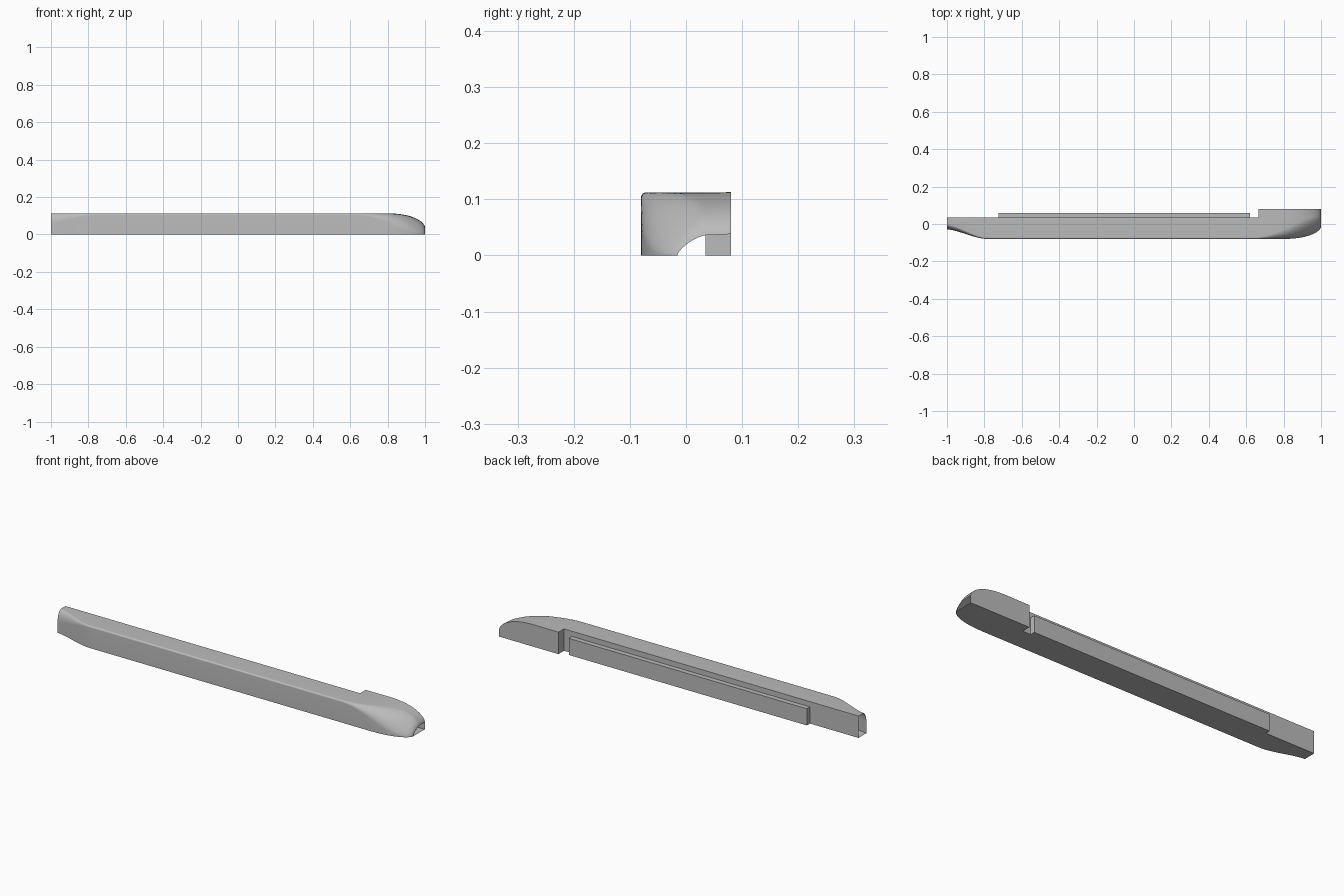
import bpy, bmesh, math

cube = bpy.data.objects.get("Cube")
if cube:
    bpy.data.objects.remove(cube)

# Single painted colour
grey = bpy.data.materials.new("mid_grey")
grey.use_nodes = True
grey.diffuse_color = (0.5, 0.5, 0.5, 1)
grey.node_tree.nodes["Principled BSDF"].inputs["Base Color"].default_value = grey.diffuse_color

FRONT, INNER, OUTER, HEIGHT = -0.08, 0.035, 0.08, 0.112
STEP_X = 0.665
ARC = 12


def ramp(x, a, b):
    u = min(max((x - a) / (b - a), 0), 1)
    return u * u * (3 - 2 * u)


def falloff(x, start):
    u = min(max((x - start) / (1 - start), 0), 1)
    return max(1 - u ** 2.5, 0) ** 0.6


def section(x, back):
    """Open shell cross-section, from the bottom back edge round to the top back edge."""
    scoop = 1 - ramp(x, -1.02, -0.78)
    nose = ramp(x, 0.64, 1.0)
    front = FRONT + 0.053 * scoop + 0.065 * (1 - falloff(x, 0.78))
    top = 0.036 + (HEIGHT - 0.036) * falloff(x, 0.78)
    ry = (0.008 + 0.02 * scoop) * (1 - nose) + (INNER - front) * nose
    rz = (0.008 + 0.05 * scoop) * (1 - nose) + top * 0.97 * nose
    power = 1 - 0.3 * nose ** 4
    pts = [(back, 0), (INNER, 0), (front, 0)]
    for i in range(ARC + 1):
        a = math.pi / 2 * i / ARC
        c = 1 - max(math.cos(a), 0) ** (1 / power)
        s = math.sin(a) ** (1 / power)
        pts.append((front + ry * c, top - rz * (1 - s)))
    pts += [(INNER, top), (back, top + 0.002 * nose)]
    return [(x, y, z) for y, z in pts]


def finish(bm, name):
    bmesh.ops.remove_doubles(bm, verts=bm.verts, dist=1e-5)
    bmesh.ops.recalc_face_normals(bm, faces=bm.faces)
    mesh = bpy.data.meshes.new(name)
    bm.to_mesh(mesh)
    bm.free()
    mesh.materials.append(grey)
    obj = bpy.data.objects.new(name, mesh)
    bpy.context.collection.objects.link(obj)
    return obj


# Main shell: lofted sections, open at both ends, with a deeper block behind the nose
tail = [-1 + 0.24 * i / 14 for i in range(15)]
middle = [-0.4, 0, 0.4, 0.6, 0.64]
nose = [1 - (1 - STEP_X) * (1 - i / 28) ** 1.6 for i in range(29)]
rings = [section(x, INNER) for x in tail + middle + [STEP_X]]
rings += [section(x, OUTER) for x in nose]

bm = bmesh.new()
loops = [[bm.verts.new(p) for p in ring] for ring in rings]
for a, b in zip(loops, loops[1:]):
    n = len(a)
    for i in range(n):
        j = (i + 1) % n
        bm.faces.new((a[i], a[j], b[j], b[i]))
shell = finish(bm, "fairing_shell")

# Mounting rail along the back
bm = bmesh.new()
bmesh.ops.create_cube(bm, size=1)
for v in bm.verts:
    v.co.x = 0.62 if v.co.x > 0 else -0.725
    v.co.y = 0.06 if v.co.y > 0 else INNER
    v.co.z = 0.085 if v.co.z > 0 else 0
finish(bm, "mounting_rail")

# Smooth shell with crisp edges
bpy.ops.object.select_all(action="DESELECT")
shell.select_set(True)
bpy.context.view_layer.objects.active = shell
bpy.ops.object.shade_smooth_by_angle(angle=math.radians(35))
